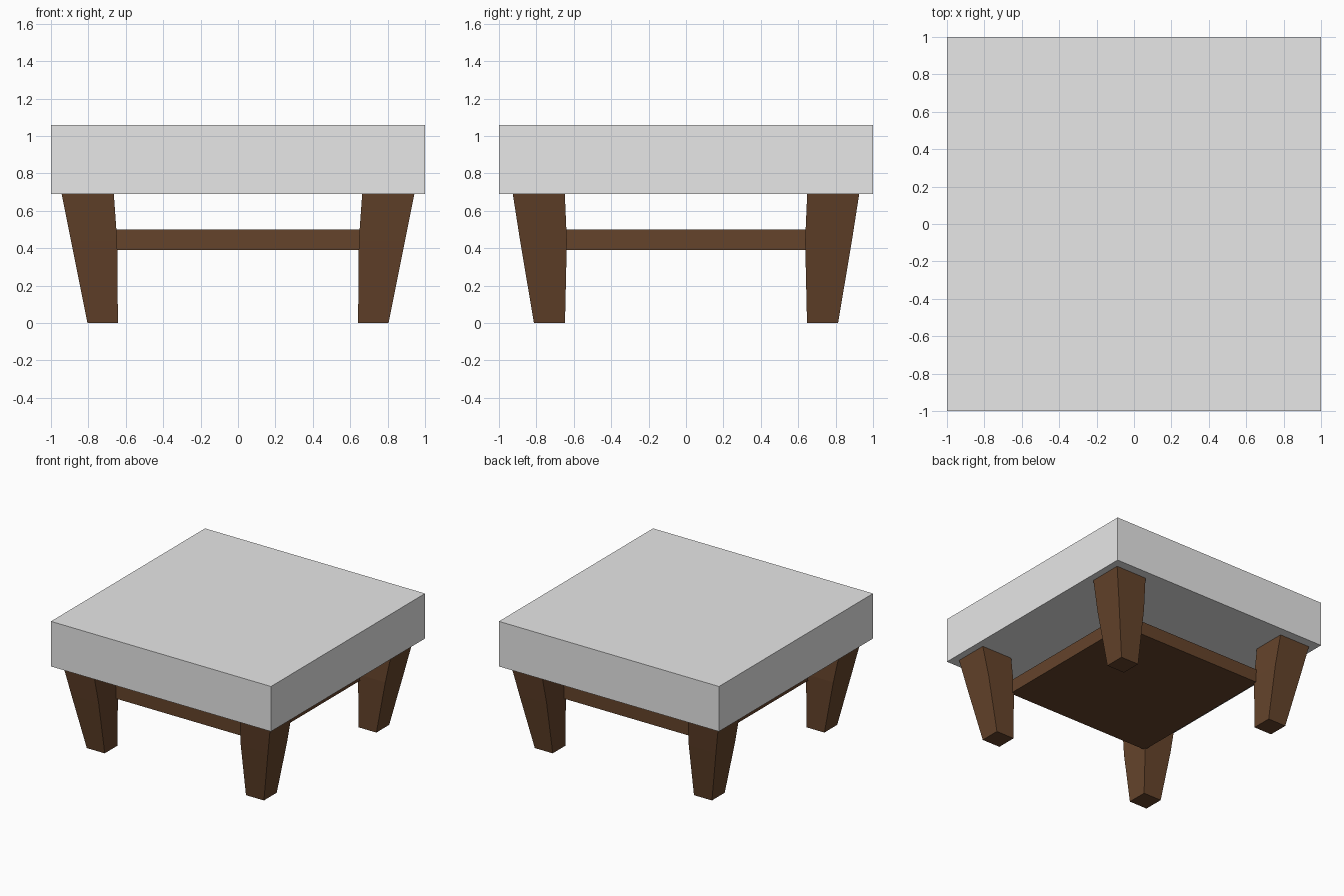
import bpy, bmesh

if "Cube" in bpy.data.objects:
    bpy.data.objects.remove(bpy.data.objects["Cube"])


def material(name, rgb):
    m = bpy.data.materials.new(name)
    m.diffuse_color = (*rgb, 1)
    m.use_nodes = True
    m.node_tree.nodes["Principled BSDF"].inputs["Base Color"].default_value = m.diffuse_color
    return m


GREY = material("light grey cushion", (0.8, 0.8, 0.8))
BROWN = material("dark brown wood", (0.13, 0.057, 0.024))


def loft(name, rings, mat):
    """Square-section solid through (z, x0, x1, y0, y1) rings."""
    bm = bmesh.new()
    loops = []
    for z, x0, x1, y0, y1 in rings:
        loops.append([bm.verts.new((x, y, z)) for x, y in
                      ((x0, y0), (x1, y0), (x1, y1), (x0, y1))])
    bm.faces.new(loops[0])
    bm.faces.new(loops[-1])
    for a, b in zip(loops, loops[1:]):
        for i in range(4):
            j = (i + 1) % 4
            bm.faces.new((a[i], a[j], b[j], b[i]))
    bmesh.ops.recalc_face_normals(bm, faces=bm.faces)
    mesh = bpy.data.meshes.new(name)
    bm.to_mesh(mesh)
    bm.free()
    mesh.materials.append(mat)
    ob = bpy.data.objects.new(name, mesh)
    bpy.context.collection.objects.link(ob)
    return ob


# Thick square seat
loft("seat", [(0.69, -1, 1, -1, 1), (1.06, -1, 1, -1, 1)], GREY)

# Lower shelf joining the legs
S = 0.66
loft("shelf", [(0.39, -S, S, -S, S), (0.50, -S, S, -S, S)], BROWN)

# Tapered legs, slightly bent at shelf height: z, inner x, outer x, inner y, outer y
LEG = [(0.0, 0.642, 0.805, 0.647, 0.813),
       (0.44, 0.646, 0.893, 0.637, 0.887),
       (0.69, 0.664, 0.943, 0.648, 0.926)]
for sy, fb in ((-1, "front"), (1, "back")):
    for sx, lr in ((-1, "left"), (1, "right")):
        loft(f"{fb}_{lr}_leg",
             [(z, sx * a, sx * b, sy * c, sy * d) for z, a, b, c, d in LEG], BROWN)
